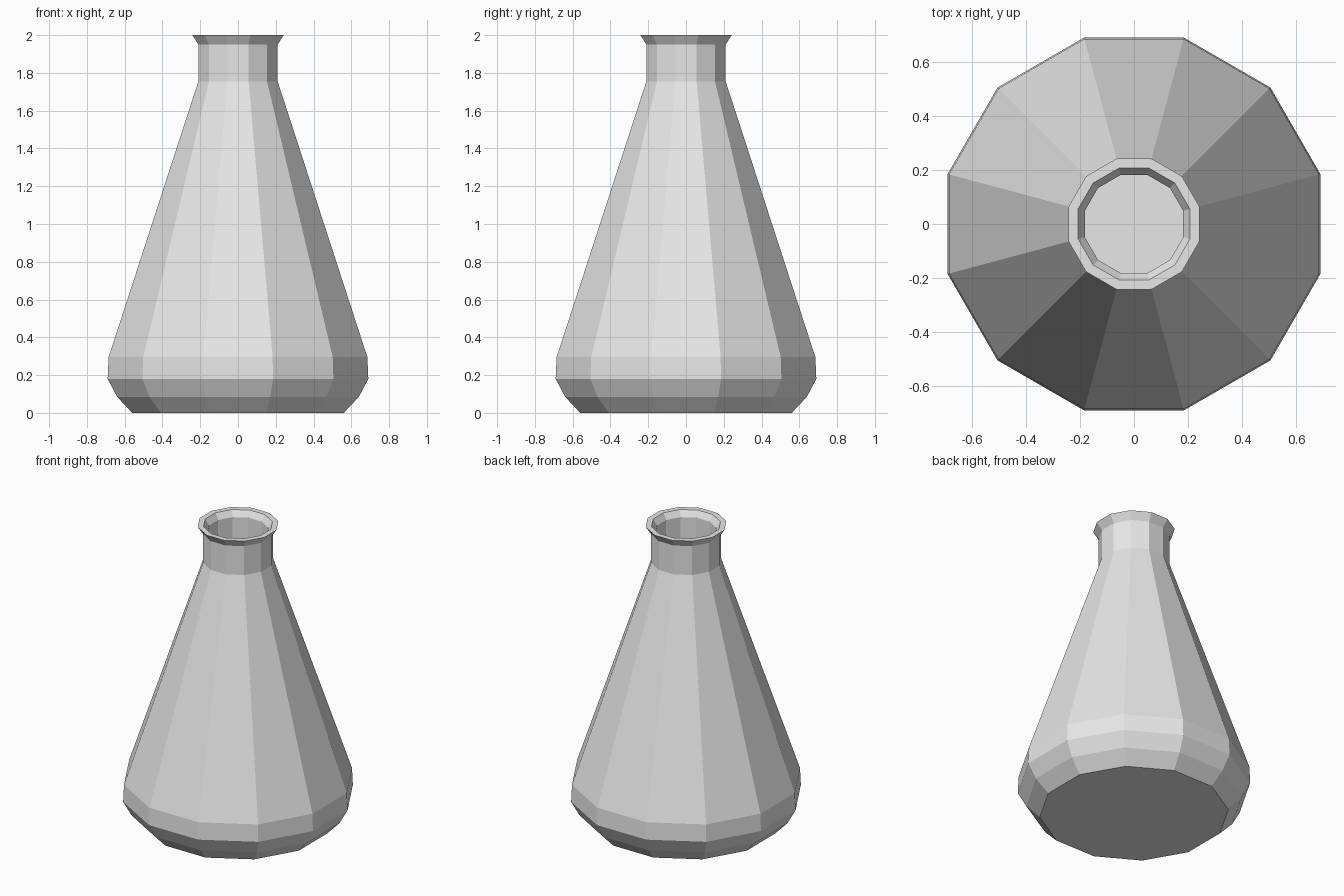
import bpy
import bmesh
from math import cos, sin, pi

cube = bpy.data.objects.get("Cube")
if cube:
    bpy.data.objects.remove(cube, do_unlink=True)

SIDES = 12
STEP = 2 * pi / SIDES

# Wall profile (distance to flat side, height): outside going up, then inside going down
OUTER = [(0.56, 0), (0.64, 0.085), (0.69, 0.18), (0.685, 0.295),
         (0.21, 1.755), (0.21, 1.95), (0.242, 2.0)]
INNER = [(0.207, 2.0), (0.182, 1.96), (0.182, 1.75), (0.655, 0.29),
         (0.66, 0.19), (0.615, 0.1), (0.55, 0.03)]


def material(name, colour):
    mat = bpy.data.materials.new(name)
    mat.use_nodes = True
    mat.diffuse_color = colour
    mat.node_tree.nodes["Principled BSDF"].inputs["Base Color"].default_value = colour
    return mat


def lathe(name, profile, mat):
    """Revolve a profile into a faceted shell and close both ends."""
    bm = bmesh.new()
    rings = []
    for flat, z in profile:
        r = flat / cos(STEP / 2)
        rings.append([bm.verts.new((r * cos((i + 0.5) * STEP), r * sin((i + 0.5) * STEP), z))
                      for i in range(SIDES)])
    for low, high in zip(rings, rings[1:]):
        for i in range(SIDES):
            j = (i + 1) % SIDES
            bm.faces.new((low[i], low[j], high[j], high[i]))
    bm.faces.new(rings[0][::-1])   # underside
    bm.faces.new(rings[-1])        # floor inside the vessel
    bmesh.ops.recalc_face_normals(bm, faces=bm.faces)
    mesh = bpy.data.meshes.new(name)
    bm.to_mesh(mesh)
    bm.free()
    mesh.materials.append(mat)
    obj = bpy.data.objects.new(name, mesh)
    bpy.context.collection.objects.link(obj)
    return obj


# Hollow conical flask with flared lip
lathe("flask", OUTER + INNER, material("light grey", (0.8, 0.8, 0.8, 1)))
